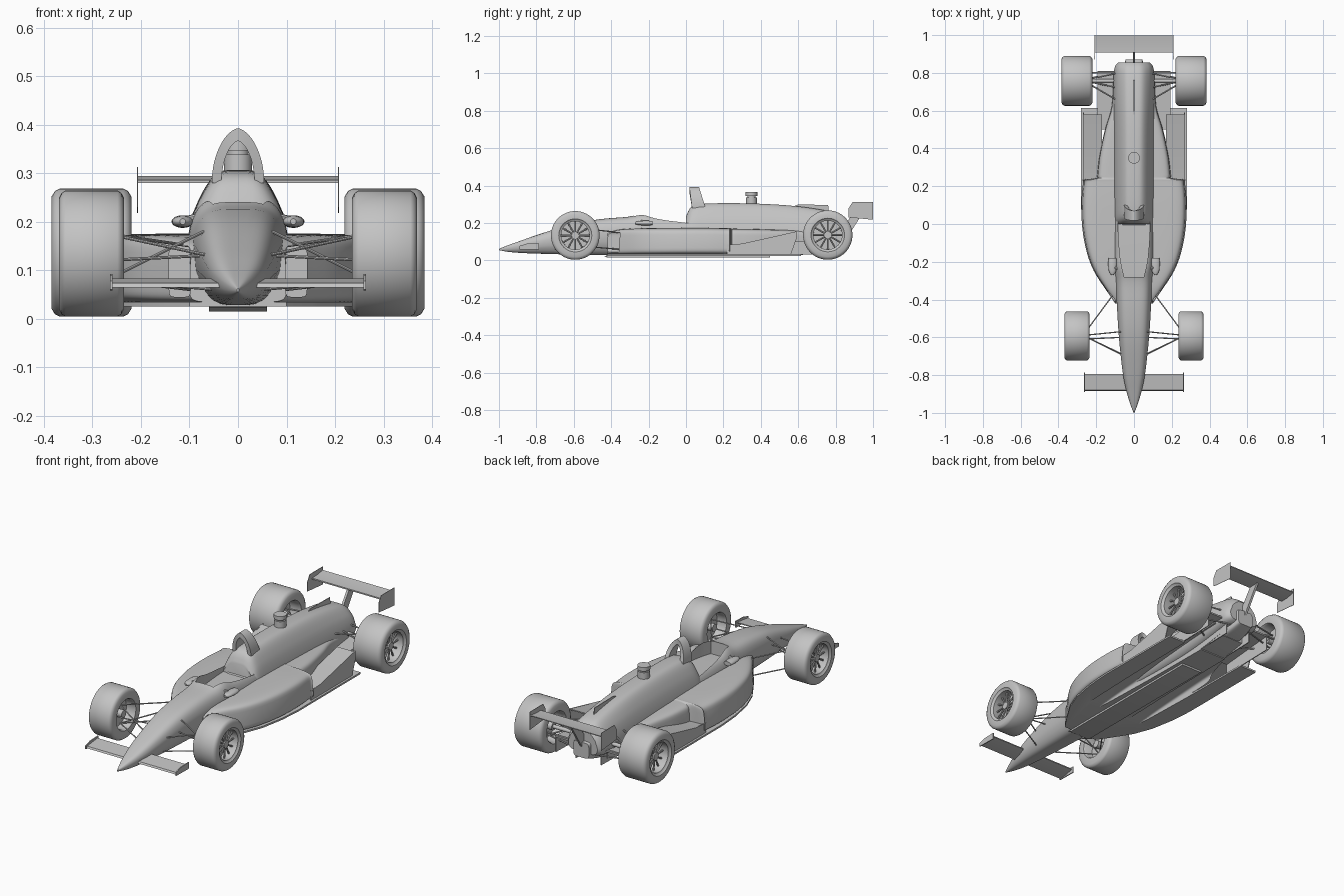
import bpy
import bmesh
from math import cos, sin, pi, copysign
from mathutils import Vector, Matrix

if "Cube" in bpy.data.objects:
    bpy.data.objects.remove(bpy.data.objects["Cube"])

grey = bpy.data.materials.new("plain_grey")
grey.use_nodes = True
grey.diffuse_color = (0.55, 0.55, 0.55, 1)
grey.node_tree.nodes["Principled BSDF"].inputs["Base Color"].default_value = (0.55, 0.55, 0.55, 1)
parts = []
SIDES = (("left", 1), ("right", -1))


def finish(name, bm):
    bmesh.ops.recalc_face_normals(bm, faces=bm.faces)
    mesh = bpy.data.meshes.new(name)
    bm.to_mesh(mesh)
    bm.free()
    mesh.materials.append(grey)
    obj = bpy.data.objects.new(name, mesh)
    bpy.context.scene.collection.objects.link(obj)
    parts.append(obj)
    return obj


def skin(name, rings, loop=False):
    """Join closed rings of points into a surface, capped unless looped."""
    bm = bmesh.new()
    rows = [[bm.verts.new(p) for p in ring] for ring in rings]
    n = len(rows[0])
    pairs = list(zip(rows, rows[1:])) + ([(rows[-1], rows[0])] if loop else [])
    for a, b in pairs:
        for i in range(n):
            j = (i + 1) % n
            bm.faces.new((a[i], a[j], b[j], b[i]))
    if not loop:
        bm.faces.new(rows[0])
        bm.faces.new(rows[-1])
    return finish(name, bm)


def smooth_steps(rows, steps=4):
    """Catmull-Rom interpolation of section rows."""
    rows = [Vector(r) for r in rows]
    out = []
    for i in range(len(rows) - 1):
        a, b, c, d = rows[max(i - 1, 0)], rows[i], rows[i + 1], rows[min(i + 2, len(rows) - 1)]
        for k in range(steps):
            t = k / steps
            out.append(0.5 * (2 * b + (c - a) * t + (2 * a - 5 * b + 4 * c - d) * t * t
                              + (3 * b - a - 3 * c + d) * t ** 3))
    return out + [rows[-1]]


def loft(name, sections, power, top=1.0, bottom=1.0, x=0.0, count=40):
    """Hull through sections of (y, half width, bottom z, top z)."""
    rings = []
    for y, w, z0, z1 in smooth_steps(sections):
        ring = []
        for i in range(count):
            t = 2 * pi * (i + 0.5) / count
            u = copysign(abs(cos(t)) ** (2 / power), cos(t))
            v = copysign(abs(sin(t)) ** (2 / power), sin(t))
            taper = 1 + v * (top - 1) if v > 0 else 1 - v * (bottom - 1)
            ring.append((x + w * u * taper, y, (z0 + z1) / 2 + v * (z1 - z0) / 2))
        rings.append(ring)
    return skin(name, rings)


def prism(name, outline, x0, x1):
    """Extrude a (y, z) outline from x0 to x1."""
    return skin(name, [[(x, y, z) for y, z in outline] for x in (x0, x1)])


def rods(name, segments, radius, sides=10):
    bm = bmesh.new()
    for a, b in segments:
        a, b = Vector(a), Vector(b)
        turn = (b - a).to_track_quat("Z", "Y").to_matrix().to_4x4()
        bmesh.ops.create_cone(bm, cap_ends=True, segments=sides, radius1=radius, radius2=radius,
                              depth=(b - a).length, matrix=Matrix.Translation((a + b) / 2) @ turn)
    return finish(name, bm)


def cut(obj, cutter):
    cutter.hide_render = True
    mod = obj.modifiers.new("cut", "BOOLEAN")
    mod.operation, mod.solver, mod.object = "DIFFERENCE", "EXACT", cutter
    dg = bpy.context.evaluated_depsgraph_get()
    mesh = bpy.data.meshes.new_from_object(obj.evaluated_get(dg))
    obj.modifiers.clear()
    obj.data = mesh
    parts.remove(cutter)
    bpy.data.objects.remove(cutter)


# Nose and cockpit tub
tub = loft("nose_and_tub", [
    (-1.0, .002, .055, .062), (-.95, .022, .046, .082), (-.88, .043, .04, .107),
    (-.78, .063, .036, .142), (-.6, .083, .031, .197), (-.45, .093, .028, .222),
    (-.31, .1, .027, .234), (-.23, .106, .027, .251), (-.15, .108, .027, .236),
    (-.02, .108, .027, .226), (.06, .105, .027, .225)], 3.8, top=.86, bottom=.68)
cut(tub, loft("cockpit_cutter", [(-.28, .052, .08, .4), (-.2, .07, .08, .4),
                                 (-.1, .08, .08, .4), (.01, .086, .08, .4)], 8))
prism("seat", [(-.2, .07), (-.2, .09), (-.08, .1), (.0, .18), (.02, .18), (.02, .07)], -.06, .06)

# Engine cover with its central fin
loft("engine_cover", [
    (.0, .108, .04, .236), (.03, .11, .04, .288), (.1, .111, .04, .304), (.3, .111, .04, .306),
    (.5, .111, .045, .298), (.65, .111, .06, .283), (.78, .108, .08, .26), (.83, .102, .09, .24),
    (.855, .085, .1, .215)], 4.5, top=.52)
prism("cover_fin", [(.55, .28), (.6, .299), (.76, .297), (.765, .25), (.6, .25)], -.002, .002)
loft("gearbox", [(.5, .06, .03, .2), (.75, .06, .05, .18), (.87, .045, .08, .16)], 6)

# Roll hoop
hoop = []
for i in range(33):
    t = pi * i / 32
    h = sin(t)
    c = copysign(abs(cos(t)) ** 1.2, cos(t))
    front, back = .032 - .014 * h, .105 - .035 * h
    hoop.append([(r * c, y, .28 + k * h) for r, k, y in (
        (.054, .112, front), (.054, .112, back), (.034, .086, back), (.034, .086, front))])
skin("roll_hoop", hoop)

# Camera pod on the engine cover
rods("camera_base", [((0, .35, .29), (0, .35, .338))], .029, 24)
rods("camera_stem", [((0, .35, .33), (0, .35, .35))], .022, 24)
rods("camera_cap", [((0, .35, .346), (0, .35, .366))], .031, 24)

# Side pods, stepped in behind the radiators, with a ducted inlet at the front
pods = loft("side_pods", [
    (-.42, .1, .034, .15), (-.35, .148, .032, .166), (-.25, .212, .031, .172),
    (-.15, .25, .03, .174), (-.02, .274, .03, .175), (.12, .278, .03, .175),
    (.22, .27, .03, .173), (.235, .27, .03, .173), (.243, .2, .03, .171), (.26, .196, .03, .17),
    (.36, .185, .03, .168), (.5, .155, .03, .164), (.62, .12, .03, .16), (.76, .112, .05, .15)],
    8, top=.95, count=56)

# Floor and skid plank
half = [(.1, -.42), (.148, -.35), (.21, -.25), (.248, -.15), (.272, -.02), (.281, .1), (.281, .615), (.19, .615)]
outline = half + [(-x, y) for x, y in reversed(half)]
floor = skin("floor", [[(x, y, z) for x, y in outline] for z in (.025, .034)])
prism("skid_plank", [(-.44, .024), (-.42, .015), (.45, .015), (.45, .03)], -.06, .06)

for side, s in SIDES:
    cut(pods, loft("inlet_cutter", [(-.5, .022, .045, .15), (-.2, .022, .045, .15)], 8, x=s * .12))
    # Ground tunnels rising to the rear
    for body in (pods, floor):
        cut(body, loft("tunnel_cutter", [(-.2, .035, -.03, .02), (0, .042, -.03, .045),
                                         (.3, .05, -.03, .07), (.9, .055, -.03, .11)], 8, x=s * .13))
    # Diffuser roof and walls
    prism(side + "_diffuser_roof", [(.5, .085), (.5, .093), (.81, .12), (.81, .112)], s * .05, s * .192)
    for n, x in (("outer", .187), ("inner", .07)):
        prism(f"{side}_diffuser_{n}_wall", [(.5, .028), (.5, .09), (.81, .117), (.81, .035)],
              s * x, s * (x + .005))
    # Ramp and upright behind each pod
    prism(side + "_pod_ramp", [(.23, .08), (.3, .09), (.58, .152), (.58, .146), (.3, .083), (.23, .07)],
          s * .17, s * .268)
    prism(side + "_pod_upright", [(.22, .03), (.22, .085), (.3, .09), (.59, .155), (.59, .115), (.56, .03)],
          s * .265, s * .27)
    # Mirrors
    rods(side + "_mirror_stalk", [((s * .08, -.24, .21), (s * .12, -.22, .2))], .008)
    loft(side + "_mirror", [(-.27, .006, .194, .206), (-.25, .019, .189, .211),
                            (-.21, .023, .187, .213), (-.18, .02, .189, .211)], 2, x=s * .114, count=24)

# Wings
for side, s in SIDES:
    prism(side + "_front_wing", [(-.885, .064), (-.88, .073), (-.84, .078), (-.795, .083), (-.795, .078),
                                 (-.84, .067)], s * .03, s * .26)
    prism(side + "_front_endplate", [(-.89, .06), (-.89, .078), (-.85, .09), (-.785, .092), (-.785, .058)],
          s * .259, s * .264)
    prism(side + "_rear_endplate", [(.87, .23), (.87, .28), (.89, .312), (1, .312), (1, .218)],
          s * .206, s * .208)
prism("rear_wing", [(.908, .279), (.908, .286), (.95, .287), (.998, .294), (.998, .29), (.95, .28)], -.207, .207)
prism("rear_wing_strut", [(.8, .12), (.86, .12), (.965, .284), (.915, .284)], -.006, .006)


# Wheels
def wheel(name, s, x, y, radius, width):
    c = Vector((s * x, y, radius + .004))
    profile = ((-.5, .62), (-.5, .88), (-.46, .96), (-.4, 1), (.4, 1), (.46, .96), (.5, .88),
               (.5, .68), (.46, .64), (.44, .58), (-.44, .58))
    spin = [2 * pi * i / 56 for i in range(56)]
    skin(name + "_tyre_and_rim", [[c + Vector((s * u * width, r * radius * cos(t), r * radius * sin(t)))
                                   for u, r in profile] for t in spin], loop=True)

    def along(u):
        return c + Vector((s * u * width, 0, 0))
    rods(name + "_brake_disc", [(along(-.12), along(.02))], radius * .58, 40)
    rods(name + "_hub", [(along(-.4), along(.34))], radius * .15, 20)
    spokes = []
    for i in range(12):
        d = Vector((0, cos(pi * i / 6), sin(pi * i / 6))) * radius
        spokes.append((along(.28) + d * .1, along(.24) + d * .6))
    rods(name + "_spokes", spokes, radius * .035, 8)


def mirrored(segments, s):
    return [tuple((s * x, y, z) for x, y, z in seg) for seg in segments]


for side, s in SIDES:
    wheel(side + "_front_wheel", s, .302, -.592, .13, .134)
    wheel(side + "_rear_wheel", s, .302, .758, .132, .164)
    # Suspension
    top, low = (.27, -.59, .175), (.27, -.59, .08)
    rods(side + "_front_suspension", mirrored([
        (top, (.06, -.69, .13)), (top, (.1, -.36, .15)), (low, (.05, -.7, .06)),
        (low, (.1, -.36, .06)), (low, (.07, -.57, .18)), ((.27, -.61, .12), (.07, -.6, .13))], s), .0032, 8)
    top, low = (.27, .76, .17), (.27, .76, .085)
    rods(side + "_rear_suspension", mirrored([
        (top, (.08, .65, .17)), (top, (.08, .8, .165)), (low, (.06, .64, .08)),
        (low, (.05, .82, .09)), (low, (.08, .72, .17)), ((.27, .8, .12), (.05, .8, .12))], s), .004, 8)
    rods(side + "_drive_shaft", mirrored([((.03, .758, .136), (.27, .758, .136))], s), .01, 14)

bpy.ops.object.select_all(action="DESELECT")
for obj in parts:
    obj.select_set(True)
bpy.context.view_layer.objects.active = tub
bpy.ops.object.shade_smooth_by_angle(angle=0.6)
